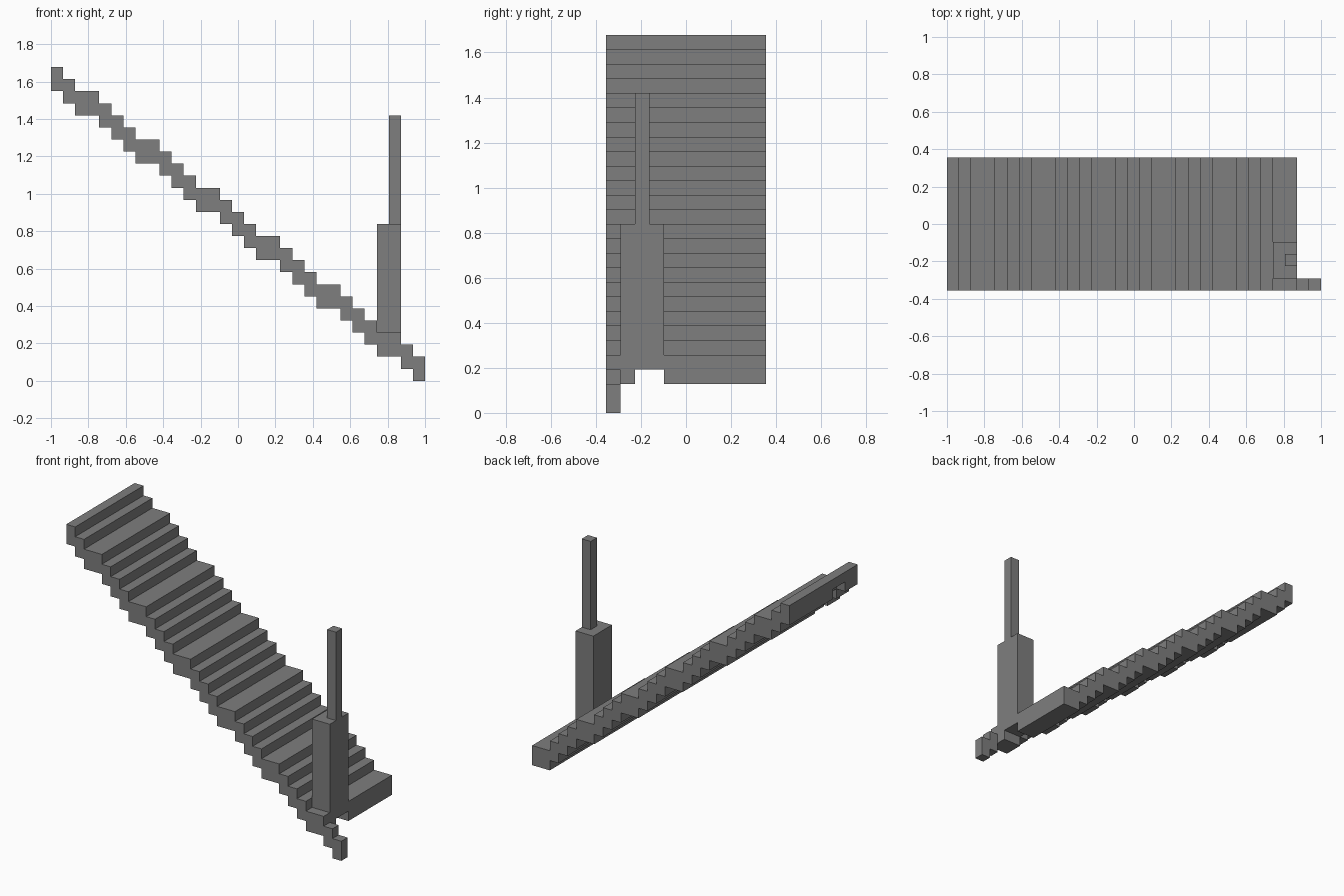
import bpy
import bmesh

cube = bpy.data.objects.get("Cube")
if cube:
    bpy.data.objects.remove(cube, do_unlink=True)

U = 2 / 31          # one block
STEPS = 23          # treads from the top down to the landing
TOP = 26            # height of the highest tread, in blocks
WIDTH = 11          # stair width, in blocks

stone = bpy.data.materials.new("grey_stone")
stone.use_nodes = True
GREY = (0.21, 0.21, 0.21, 1)
stone.diffuse_color = GREY
stone.node_tree.nodes["Principled BSDF"].inputs["Base Color"].default_value = GREY


def place(x, y, z):
    """Block grid to model space."""
    return (x * U - 1, (y - WIDTH / 2) * U, z * U)


def extrude_profile(bm, outline, y0, y1):
    """Sweep an x-z outline from y0 to y1."""
    face = bm.faces.new([bm.verts.new(place(x, y0, z)) for x, z in outline])
    new = bmesh.ops.extrude_face_region(bm, geom=[face])["geom"]
    verts = [g for g in new if isinstance(g, bmesh.types.BMVert)]
    bmesh.ops.translate(bm, verts=verts, vec=(0, (y1 - y0) * U, 0))
    # the swept face stays as the front cap
    if not face.is_valid or len(face.link_loops if hasattr(face, "link_loops") else face.loops) == 0:
        bm.faces.new([bm.verts.new(place(x, y0, z)) for x, z in outline])


def box(bm, x0, x1, y0, y1, z0, z1):
    extrude_profile(bm, [(x0, z0), (x1, z0), (x1, z1), (x0, z1)], y0, y1)


def finish(name, bm):
    bmesh.ops.recalc_face_normals(bm, faces=bm.faces[:])
    mesh = bpy.data.meshes.new(name)
    bm.to_mesh(mesh)
    bm.free()
    mesh.materials.append(stone)
    obj = bpy.data.objects.new(name, mesh)
    bpy.context.collection.objects.link(obj)


# Tread list: every fourth tread is a double-depth landing
treads = []
x = 0
for k in range(STEPS):
    depth = 2 if k % 4 == 2 else 1
    treads.append((x, x + depth, TOP - k))
    x += depth

# Full-thickness flights on both sides of the underside groove
upper = [(px, t) for a, b, t in treads for px in (a, b)]
lower = [(px, t - 2) for a, b, t in treads for px in (a, b)]
outline = upper + lower[::-1]
for name, y0, y1 in (("front_flight", 0, 2), ("back_flight", 4, WIDTH)):
    bm = bmesh.new()
    extrude_profile(bm, outline, y0, y1)
    finish(name, bm)

# Thinner treads over the groove
bm = bmesh.new()
for a, b, t in treads:
    box(bm, a, b, 2, 4, t - 1, t)
finish("grooved_treads", bm)

# Narrow steps below the landing
bm = bmesh.new()
box(bm, 29, 30, 0, 1, 1, 3)
box(bm, 30, 31, 0, 1, 0, 2)
finish("bottom_steps", bm)

# Pillar and the pole on top of it
bm = bmesh.new()
box(bm, 27, 29, 1, 4, 4, 13)
finish("pillar", bm)

bm = bmesh.new()
box(bm, 28, 29, 2, 3, 13, 22)
finish("pole", bm)
